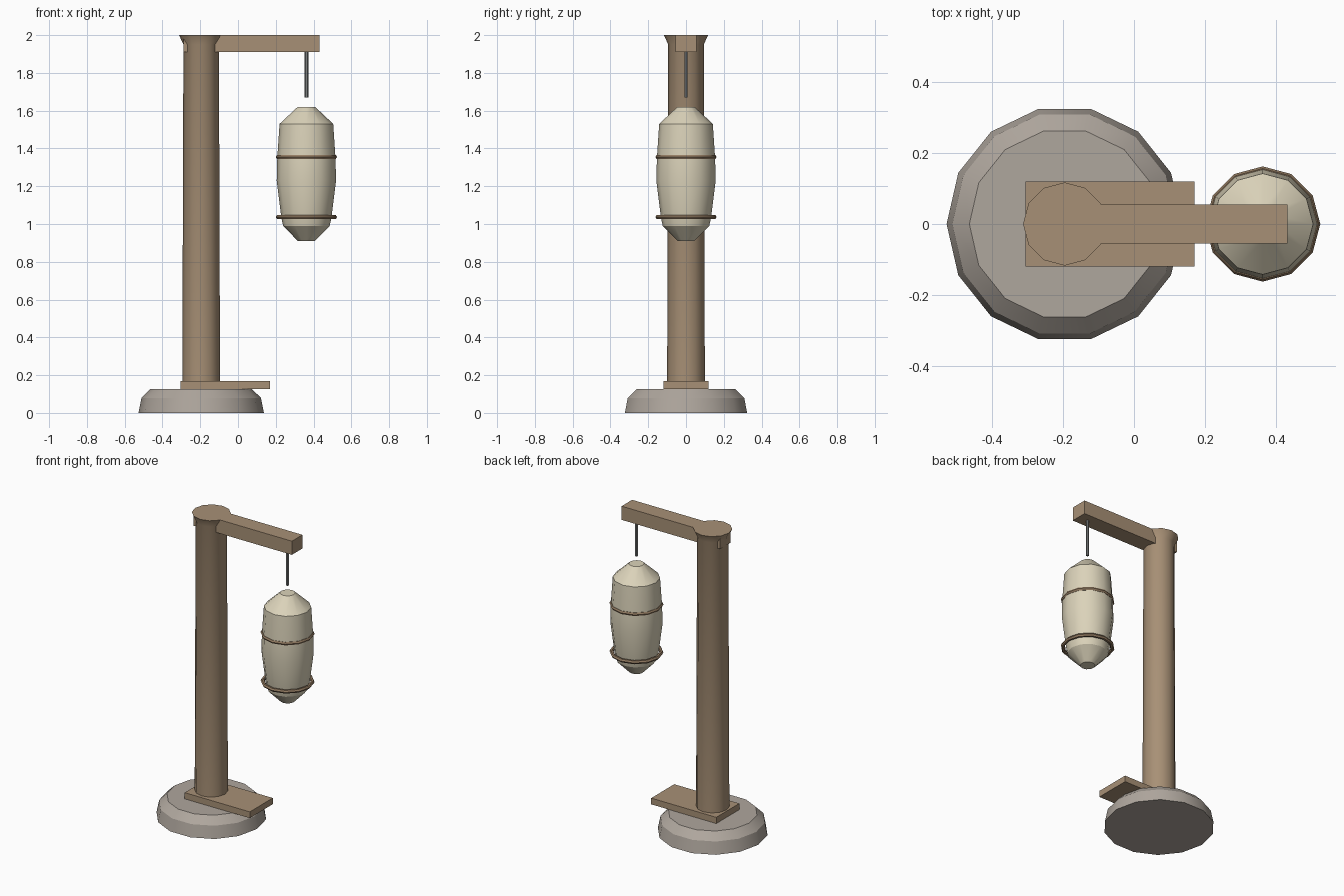
import bpy
import bmesh
from math import radians, cos, sin, pi

old = bpy.data.objects.get("Cube")
if old:
    bpy.data.objects.remove(old, do_unlink=True)


def material(name, rgb):
    mat = bpy.data.materials.new(name)
    mat.use_nodes = True
    mat.diffuse_color = (*rgb, 1)
    mat.node_tree.nodes["Principled BSDF"].inputs["Base Color"].default_value = (*rgb, 1)
    return mat


wood = material("warm wood", (0.39, 0.28, 0.18))
hoop_wood = material("hoop wood", (0.30, 0.205, 0.125))
stone = material("pale stone", (0.43, 0.385, 0.34))
paper = material("cream paper", (0.71, 0.65, 0.49))
metal = material("grey metal", (0.20, 0.21, 0.21))


def finish(name, bm, mat, smooth=True):
    bmesh.ops.recalc_face_normals(bm, faces=bm.faces)
    mesh = bpy.data.meshes.new(name)
    bm.to_mesh(mesh)
    bm.free()
    mesh.materials.append(mat)
    obj = bpy.data.objects.new(name, mesh)
    bpy.context.collection.objects.link(obj)
    if smooth:
        bpy.ops.object.select_all(action="DESELECT")
        obj.select_set(True)
        bpy.context.view_layer.objects.active = obj
        bpy.ops.object.shade_smooth_by_angle(angle=radians(31))
    return obj


def turned(name, x, profile, sides, mat):
    """Closed round part from (radius, height) pairs."""
    bm = bmesh.new()
    rings = [[bm.verts.new((x + r * cos(2 * pi * i / sides), r * sin(2 * pi * i / sides), z))
              for i in range(sides)] for r, z in profile]
    for low, high in zip(rings, rings[1:]):
        for i in range(sides):
            j = (i + 1) % sides
            bm.faces.new((low[i], low[j], high[j], high[i]))
    bm.faces.new(rings[0])
    bm.faces.new(rings[-1])
    return finish(name, bm, mat)


def box(name, low, high, mat):
    bm = bmesh.new()
    bmesh.ops.create_cube(bm, size=1)
    for v in bm.verts:
        v.co = [(a + b) / 2 + c * (b - a) for a, b, c in zip(low, high, v.co)]
    return finish(name, bm, mat, smooth=False)


def hoop(name, x, z, radius, thickness, sides, mat):
    bm = bmesh.new()
    tube = 6
    rings = []
    for i in range(sides):
        a = 2 * pi * i / sides
        rings.append([])
        for k in range(tube):
            b = 2 * pi * k / tube
            r = radius + thickness * cos(b)
            rings[i].append(bm.verts.new((x + r * cos(a), r * sin(a), z + thickness * sin(b))))
    for i in range(sides):
        here, there = rings[i], rings[(i + 1) % sides]
        for k in range(tube):
            m = (k + 1) % tube
            bm.faces.new((here[k], there[k], there[m], here[m]))
    return finish(name, bm, mat)


POST_X, LANTERN_X = -0.195, 0.362

# Foot and post
turned("stone_base", POST_X, [(0.332, 0), (0.316, 0.08), (0.268, 0.127)], 14, stone)
box("foot_plank", (-0.305, -0.12, 0.127), (0.17, 0.12, 0.168), wood)
turned("post", POST_X, [(0.1, 0.13), (0.094, 1.95), (0.117, 2.0)], 12, wood)

# Arm and hanger
box("arm", (-0.288, -0.055, 1.91), (0.432, 0.055, 2.0), wood)
turned("hanger_rod", LANTERN_X, [(0.01, 1.67), (0.01, 1.92)], 6, metal)

# Lantern with its hoops
turned("lantern_body", LANTERN_X,
       [(0.045, 0.91), (0.123, 0.99), (0.132, 1.03), (0.157, 1.23),
        (0.154, 1.35), (0.142, 1.53), (0.046, 1.62)], 12, paper)
for label, height in (("lower", 1.037), ("upper", 1.355)):
    hoop(label + "_hoop", LANTERN_X, height, 0.15, 0.012, 12, hoop_wood)
